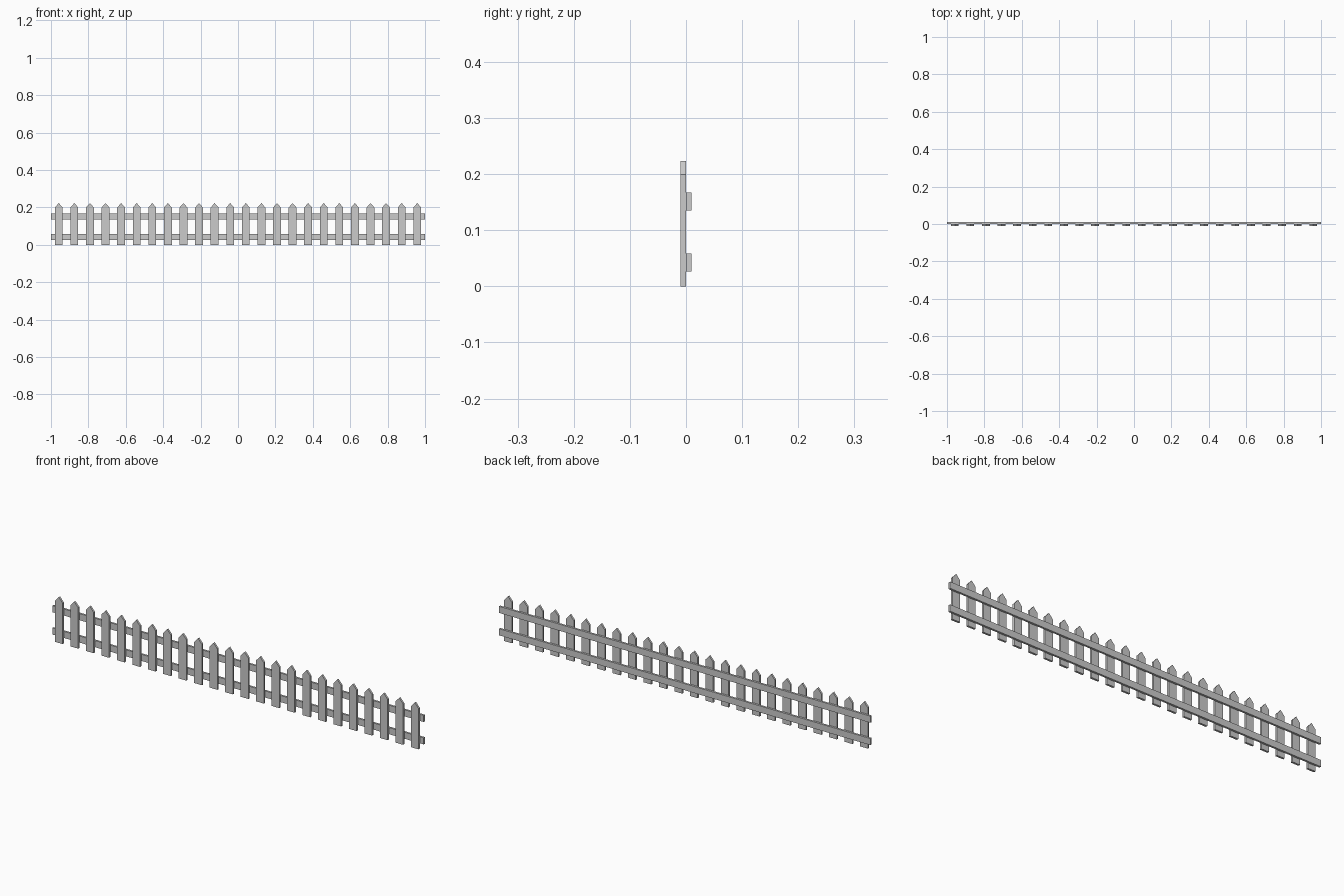
import bpy

if "Cube" in bpy.data.objects:
    bpy.data.objects.remove(bpy.data.objects["Cube"])

COUNT = 24
PITCH = 2 / COUNT
HALF_W = PITCH / 4
THICK = 0.0098


def prism(name, profile, y0, y1):
    """Extrude an (x, z) outline from y0 to y1."""
    n = len(profile)
    verts = [(x, y, z) for y in (y0, y1) for x, z in profile]
    faces = [tuple(range(n)), tuple(range(2 * n - 1, n - 1, -1))]
    faces += [(i, i + n, (i + 1) % n + n, (i + 1) % n) for i in range(n)]
    mesh = bpy.data.meshes.new(name)
    mesh.from_pydata(verts, [], faces)
    obj = bpy.data.objects.new(name, mesh)
    bpy.context.collection.objects.link(obj)
    return obj


# Pointed pickets, in front of the rails
outline = [(-HALF_W, 0), (HALF_W, 0), (HALF_W, 0.199), (0, 0.223), (-HALF_W, 0.199)]
first = prism("picket_01", outline, -THICK, 0)
first.location.x = -1 + PITCH / 2
for i in range(1, COUNT):
    picket = first.copy()
    picket.name = f"picket_{i + 1:02d}"
    picket.location.x += i * PITCH
    bpy.context.collection.objects.link(picket)

# Horizontal rails along the back
for name, z0, z1 in (("lower_rail", 0.026, 0.058), ("upper_rail", 0.135, 0.167)):
    prism(name, [(-1, z0), (1, z0), (1, z1), (-1, z1)], 0, THICK)
